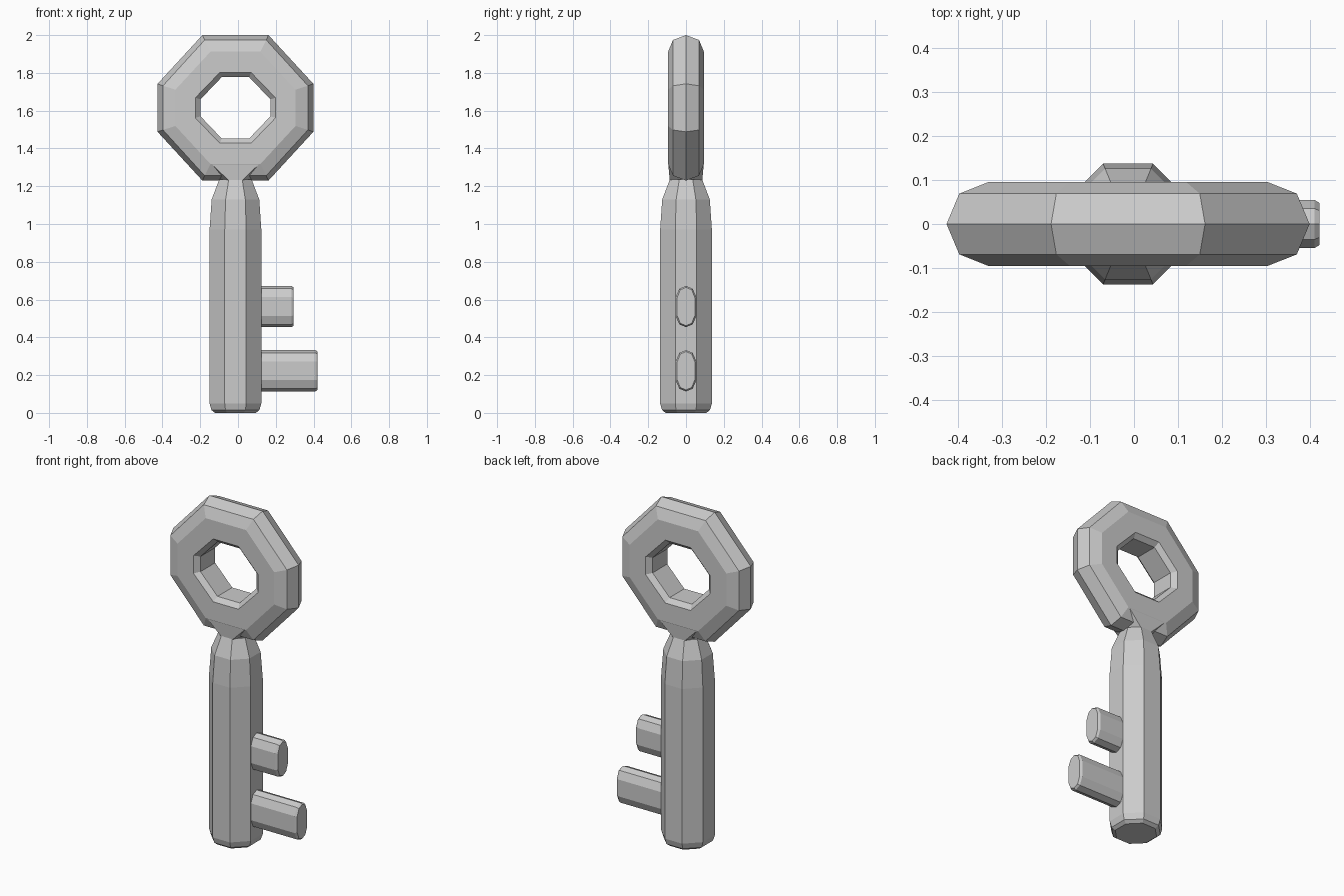
import bpy, bmesh
from math import cos, sin, pi

if "Cube" in bpy.data.objects:
    bpy.data.objects.remove(bpy.data.objects["Cube"])

CX = -0.0135  # shared x centre of shaft and bow
BOW_Z = 1.615


def finish(bm, name):
    bmesh.ops.recalc_face_normals(bm, faces=bm.faces)
    mesh = bpy.data.meshes.new(name)
    bm.to_mesh(mesh)
    bm.free()
    obj = bpy.data.objects.new(name, mesh)
    bpy.context.collection.objects.link(obj)
    return obj


def loft(name, rings, closed=False):
    """Skin a list of equal-length point rings; cap the ends or close the loop."""
    bm = bmesh.new()
    loops = [[bm.verts.new(p) for p in ring] for ring in rings]
    pairs = list(zip(loops, loops[1:]))
    if closed:
        pairs.append((loops[-1], loops[0]))
    else:
        bm.faces.new(loops[0])
        bm.faces.new(loops[-1])
    n = len(loops[0])
    for a, b in pairs:
        for i in range(n):
            j = (i + 1) % n
            bm.faces.new((a[i], a[j], b[j], b[i]))
    return finish(bm, name)


# Shaft: octagonal rod, (z, distance to flat side)
profile = [(0, 0.108), (0.015, 0.127), (0.05, 0.137), (0.97, 0.137),
           (1.13, 0.126), (1.235, 0.086)]
angles = [pi / 8 + i * pi / 4 for i in range(8)]
loft("shaft", [[(CX + r / cos(pi / 8) * cos(a), r / cos(pi / 8) * sin(a), z)
                for a in angles] for z, r in profile])


# Bow: octagonal ring with bevelled rim and hole
def octagon(hx, sz, sx, hz, y):
    quarter = [(hx, sz), (sx, hz)]
    pts = quarter + [(-x, z) for x, z in reversed(quarter)]
    pts += [(-x, -z) for x, z in pts]
    return [(CX + x, y, BOW_Z + z) for x, z in pts]


front = [(0.3835, 0.117, 0.163, 0.359, -0.069), (0.318, 0.096, 0.1325, 0.297, -0.095),
         (0.2125, 0.053, 0.083, 0.187, -0.095), (0.185, 0.045, 0.073, 0.162, -0.069)]
back = [s[:4] + (-s[4],) for s in reversed(front)]
sections = [(0.4125, 0.127, 0.175, 0.385, 0)] + front + back
loft("bow", [octagon(*s) for s in sections], closed=True)

# Neck web: wedge blending the bow faces into the shaft
bm = bmesh.new()
for s in (-1, 1):
    bm.verts.new((CX + s * 0.086, 0, 1.23))
    for y in (-1, 1):
        bm.verts.new((CX + s * 0.1325, y * 0.0945, 1.325))
        bm.verts.new((CX + s * 0.036, y * 0.086, 1.23))
bmesh.ops.convex_hull(bm, input=bm.verts)
finish(bm, "neck_web")


# Bits: rounded teeth sticking out to the right
def bit(name, z0, x_end):
    half = [(0.055, -0.05), (0.055, 0.05), (0.035, 0.095), (0, 0.109)]
    sec = half + [(-0.035, 0.095), (-0.055, 0.05), (-0.055, -0.05),
                  (-0.035, -0.095), (0, -0.109), (0.035, -0.095)]
    stations = [(0.0, 1), (x_end - 0.012, 1), (x_end, 0.86)]
    loft(name, [[(x, y * k, z0 + z * (1 + k) / 2) for y, z in sec] for x, k in stations])


bit("lower_bit", 0.223, 0.422)
bit("upper_bit", 0.563, 0.295)
